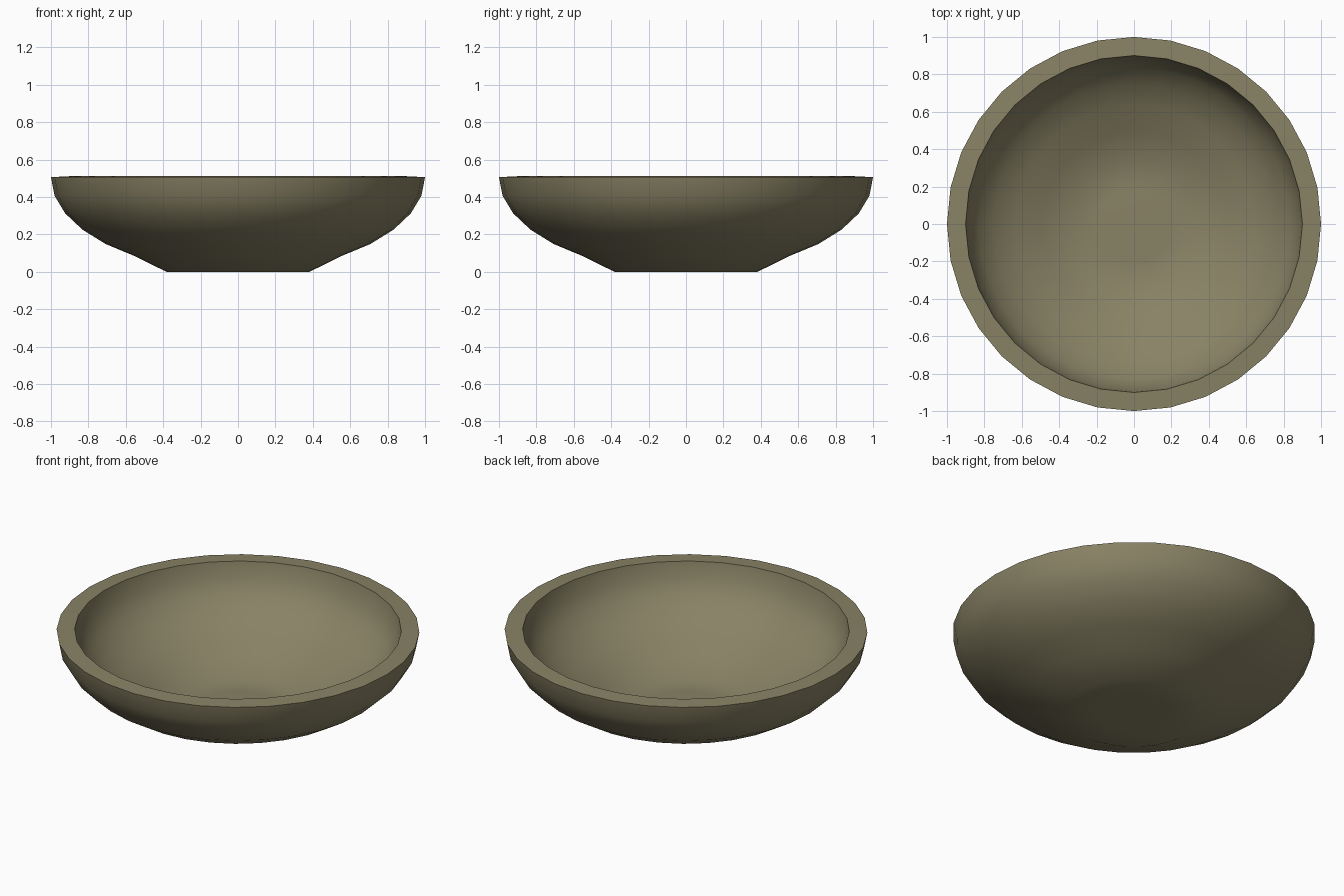
import bpy, bmesh
from math import radians

if "Cube" in bpy.data.objects:
    bpy.data.objects.remove(bpy.data.objects["Cube"])

HEIGHT = 0.506   # height of the outer rim
WALL = 0.1       # wall thickness at the rim

# Lower half of a 32-sided sphere, with its lowest rings pressed into a flat foot
bm = bmesh.new()
bmesh.ops.create_uvsphere(bm, u_segments=32, v_segments=16, radius=1)
bmesh.ops.delete(bm, geom=[v for v in bm.verts if v.co.z > 0.01], context='VERTS')
for v in bm.verts:
    if v.co.z < -0.9:
        v.co.z = -1
    v.co.z += 1
mesh = bpy.data.meshes.new("bowl")
bm.to_mesh(mesh)
bm.free()
bowl = bpy.data.objects.new("bowl", mesh)
bpy.context.collection.objects.link(bowl)
bpy.context.view_layer.objects.active = bowl
bowl.select_set(True)

# Inward wall thickness, then squash to the final height
wall = bowl.modifiers.new("wall", 'SOLIDIFY')
wall.thickness = WALL
wall.offset = -1
bpy.ops.object.modifier_apply(modifier=wall.name)
bowl.scale.z = HEIGHT
bpy.ops.object.transform_apply(location=False, rotation=False, scale=True)

# Smooth inside and out, crisp rim edges
bpy.ops.object.shade_smooth_by_angle(angle=radians(60))

clay = bpy.data.materials.new("olive_clay")
clay.diffuse_color = (0.25, 0.225, 0.13, 1)
clay.use_nodes = True
clay.node_tree.nodes["Principled BSDF"].inputs["Base Color"].default_value = clay.diffuse_color
bowl.data.materials.append(clay)
